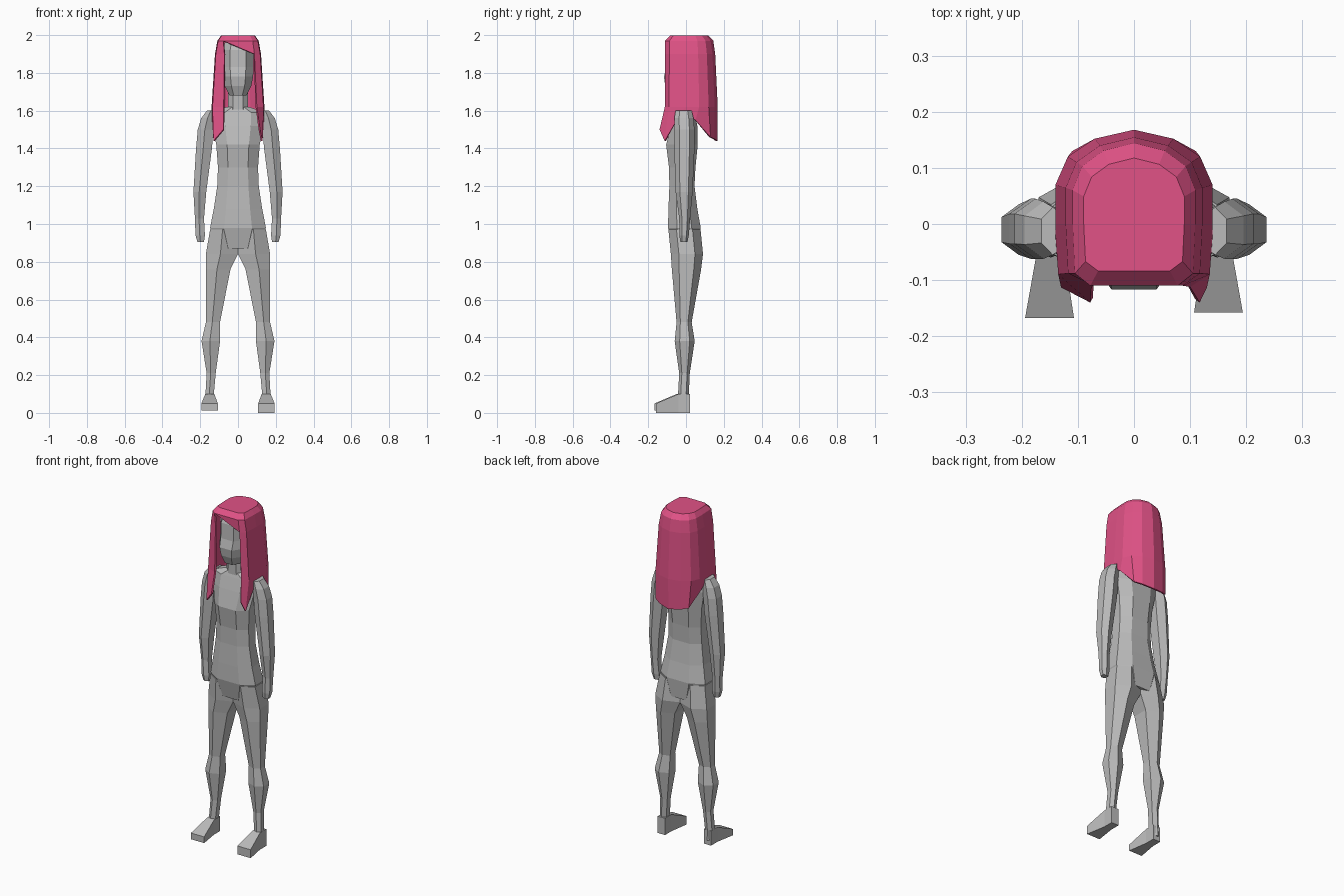
import bpy, bmesh

cube = bpy.data.objects.get("Cube")
if cube:
    bpy.data.objects.remove(cube, do_unlink=True)


def material(name, rgb):
    mat = bpy.data.materials.new(name)
    mat.use_nodes = True
    mat.diffuse_color = (*rgb, 1)
    mat.node_tree.nodes["Principled BSDF"].inputs["Base Color"].default_value = (*rgb, 1)
    return mat


GREY = material("grey", (0.5, 0.5, 0.5))
PINK = material("pink", (0.75, 0.085, 0.24))


def finish(name, bm, mat):
    bmesh.ops.recalc_face_normals(bm, faces=bm.faces)
    mesh = bpy.data.meshes.new(name)
    bm.to_mesh(mesh)
    bm.free()
    mesh.materials.append(mat)
    obj = bpy.data.objects.new(name, mesh)
    bpy.context.collection.objects.link(obj)
    return obj


def loft(name, rings, mat):
    """Skin a list of point rings and cap both ends."""
    bm = bmesh.new()
    rows = [[bm.verts.new(p) for p in ring] for ring in rings]
    n = len(rows[0])
    for a, b in zip(rows, rows[1:]):
        for i in range(n):
            j = (i + 1) % n
            bm.faces.new((a[i], a[j], b[j], b[i]))
    bm.faces.new(rows[0])
    bm.faces.new(rows[-1])
    return finish(name, bm, mat)


OCTAGON = [(1, -.45), (1, .45), (.5, 1), (-.5, 1), (-1, .45), (-1, -.45), (-.5, -1), (.5, -1)]
HEXAGON = [(1, -.5), (1, .5), (.1, 1), (-1, .6), (-1, -.6), (.1, -1)]


def section(shape, z, x0, x1, y0, y1, side=1):
    cx, cy, rx, ry = (x0 + x1) / 2, (y0 + y1) / 2, (x1 - x0) / 2, (y1 - y0) / 2
    return [(side * (cx + rx * u), cy + ry * v, z) for u, v in shape]


def trunk(name, rows):
    loft(name, [section(OCTAGON, z, -w, w, y0, y1) for z, w, y0, y1 in rows], GREY)


# Torso, neck and head: height, half width, front, back
trunk("torso", [
    (.87, .1, -.07, .07), (.98, .148, -.095, .078), (1.08, .128, -.093, .06),
    (1.2, .11, -.088, .045), (1.3, .106, -.09, .05), (1.42, .115, -.105, .062),
    (1.52, .135, -.08, .06), (1.59, .14, -.06, .045), (1.62, .06, -.05, .035)])
trunk("neck", [(1.58, .055, -.055, .035), (1.75, .05, -.055, .035)])
trunk("head", [
    (1.68, .045, -.09, .03), (1.73, .07, -.11, .07), (1.78, .08, -.117, .09),
    (1.83, .083, -.104, .1), (1.92, .083, -.1, .1), (1.96, .07, -.085, .09)])

# Limbs: height, inner x, outer x, front, back
LEG = [
    (.04, .128, .172, -.04, .018), (.1, .128, .172, -.042, .015), (.21, .118, .166, -.036, .02),
    (.38, .095, .193, -.06, .046), (.48, .095, .17, -.05, .03), (.76, .04, .17, -.075, .08),
    (.84, .0, .17, -.08, .09), (.97, .0, .148, -.093, .077)]
ARM = [
    (.905, .18, .215, -.03, .008), (.94, .175, .225, -.035, .015), (1.03, .18, .228, -.036, .022),
    (1.17, .168, .236, -.055, .035), (1.4, .138, .222, -.062, .045),
    (1.5, .13, .213, -.062, .045), (1.56, .12, .195, -.062, .04), (1.6, .12, .165, -.055, .03)]
# Feet: y, inner x, outer x, underside, top
FOOT = [(.02, .125, .173, 0, .1), (-.04, .125, .173, 0, .1), (-.158, .107, .194, 0, .05)]

for label, side in (("left", 1), ("right", -1)):
    loft(label + "_leg", [section(HEXAGON, *row, side) for row in LEG], GREY)
    loft(label + "_arm", [section(HEXAGON, *row, side) for row in ARM], GREY)
    lift = .013 if side < 0 else 0
    loft(label + "_foot", [
        [(side * a, y - lift * .7, lift + z0), (side * b, y - lift * .7, lift + z0),
         (side * b, y - lift * .7, z1), (side * a, y - lift * .7, z1)]
        for y, a, b, z0, z1 in FOOT], GREY)

# Hair plan from front strand to centre back, scaled at each height
PLAN = [(.1, -.11), (.135, -.088), (.14, 0), (.14, .07), (.118, .12), (.07, .152), (0, .168)]
LEVELS = [(1.998, .64, .76, .7), (1.97, .78, 1, .86), (1.9, .87, 1, .92), (1.62, 1, 1.02, 1)]
TIPS = [(.117, -.14, 1.5), (.13, -.113, 1.44), (.14, -.02, 1.6), (.138, .05, 1.55),
        (.11, .13, 1.46), (.07, .152, 1.45), (0, .167, 1.44)]


def hair_half(level):
    z, sx, front, back = level
    return [(x * sx, y * (front if y < 0 else back), z) for x, y in PLAN]


def both_sides(half):
    return half + [(-x, y, z) for x, y, z in reversed(half[:-1])]


rings = [both_sides(hair_half(level)) for level in LEVELS] + [both_sides(TIPS)]
# The right front strand is wider than the left one
for ring, x in zip(rings[2:], (-.072, -.076, -.078)):
    ring[-1] = (x, *ring[-1][1:])

bm = bmesh.new()
rows = [[bm.verts.new(p) for p in ring] for ring in rings]
for a, b in zip(rows, rows[1:]):
    for i in range(len(a) - 1):
        bm.faces.new((a[i], a[i + 1], b[i + 1], b[i]))
# Crown, front edge and slanted fringe
bm.faces.new(rows[0])
bm.faces.new((rows[0][-1], rows[0][0], rows[1][0], rows[1][-1]))
bm.faces.new((rows[1][-1], rows[1][0], rows[2][0]))
hair = finish("hair", bm, PINK)
shell = hair.modifiers.new("thickness", "SOLIDIFY")
shell.thickness = .01
shell.offset = -1
